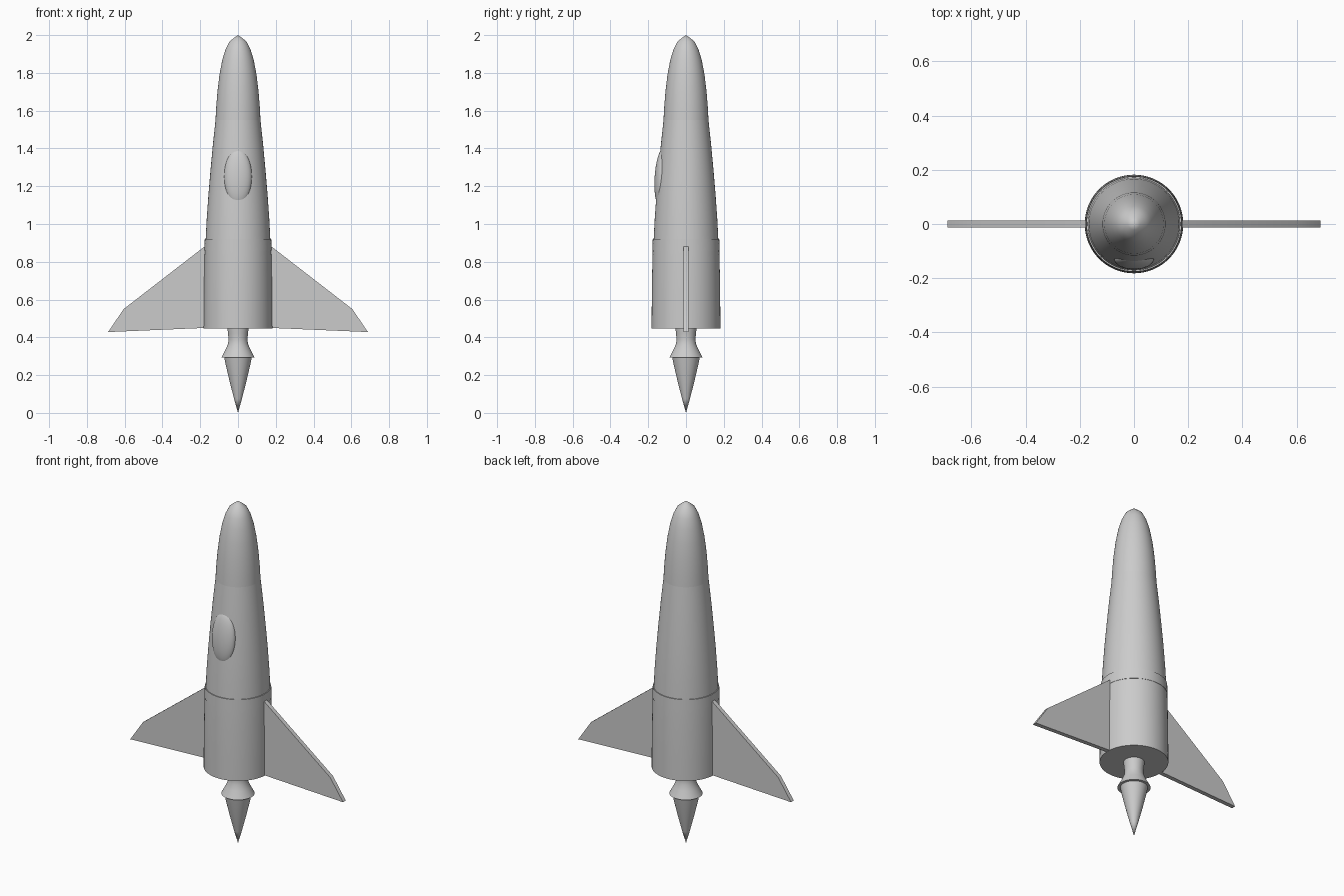
import bpy, bmesh, math
from mathutils import Matrix

if "Cube" in bpy.data.objects:
    bpy.data.objects.remove(bpy.data.objects["Cube"])

grey = bpy.data.materials.new("light_grey")
grey.diffuse_color = (0.6, 0.6, 0.6, 1)
grey.use_nodes = True
grey.node_tree.nodes["Principled BSDF"].inputs["Base Color"].default_value = grey.diffuse_color


def finish(name, bm, angle=30):
    """Turn a bmesh into a smooth-by-angle object."""
    bmesh.ops.remove_doubles(bm, verts=bm.verts, dist=1e-5)
    bmesh.ops.recalc_face_normals(bm, faces=bm.faces)
    me = bpy.data.meshes.new(name)
    bm.to_mesh(me)
    bm.free()
    me.materials.append(grey)
    me.shade_smooth()
    me.set_sharp_from_angle(angle=math.radians(angle))
    ob = bpy.data.objects.new(name, me)
    bpy.context.collection.objects.link(ob)
    return ob


def lathe(name, profile, sides=64):
    """Revolve (radius, z) points about the z axis."""
    bm = bmesh.new()
    vs = [bm.verts.new((r, 0, z)) for r, z in profile]
    es = [bm.edges.new(p) for p in zip(vs, vs[1:])]
    bmesh.ops.spin(bm, geom=vs + es, axis=(0, 0, 1), cent=(0, 0, 0),
                   angle=2 * math.pi, steps=sides, use_merge=True)
    return finish(name, bm)


# Rounded nose cone and tapering upper fuselage
lathe("nose_cone", [(0, 2.0), (0.022, 1.985), (0.046, 1.965), (0.066, 1.925), (0.083, 1.87),
                    (0.098, 1.79), (0.109, 1.70), (0.116, 1.61), (0.119, 1.55), (0, 1.55)])
lathe("upper_fuselage", [(0, 1.55), (0.119, 1.55), (0.133, 1.42), (0.146, 1.28), (0.157, 1.15),
                         (0.166, 1.02), (0.172, 0.90), (0, 0.90)])

# Engine section with a thin collar on top
lathe("collar", [(0, 0.92), (0.176, 0.92), (0.178, 0.86), (0, 0.86)])
lathe("engine_section", [(0, 0.862), (0.176, 0.862), (0.178, 0.80), (0.181, 0.62),
                         (0.182, 0.448), (0, 0.448)])

# Exhaust nozzle and flame
lathe("nozzle", [(0, 0.45), (0.056, 0.45), (0.053, 0.42), (0.050, 0.39), (0.053, 0.365),
                 (0.066, 0.335), (0.088, 0.293), (0, 0.293)])
lathe("exhaust_flame", [(0, 0.294), (0.073, 0.294), (0.064, 0.25), (0.044, 0.165),
                        (0.021, 0.075), (0, 0)])

# Cockpit bubble on the front, leaning with the hull
bm = bmesh.new()
bmesh.ops.create_uvsphere(bm, u_segments=40, v_segments=24, radius=1)
bm.transform(Matrix.Translation((0, -0.130, 1.25)) @ Matrix.Rotation(math.radians(-4), 4, 'X')
             @ Matrix.Diagonal((0.073, 0.036, 0.15, 1)))
finish("cockpit_canopy", bm)

# Pair of swept fins
for side, name in ((1, "right_fin"), (-1, "left_fin")):
    bm = bmesh.new()
    outline = [(0.15, 0.451), (0.688, 0.428), (0.605, 0.55), (0.178, 0.88), (0.15, 0.88)]
    face = bm.faces.new([bm.verts.new((side * x, -0.0125, z)) for x, z in outline])
    ext = bmesh.ops.extrude_face_region(bm, geom=[face])
    bmesh.ops.translate(bm, vec=(0, 0.025, 0),
                        verts=[v for v in ext["geom"] if isinstance(v, bmesh.types.BMVert)])
    finish(name, bm, 20)
